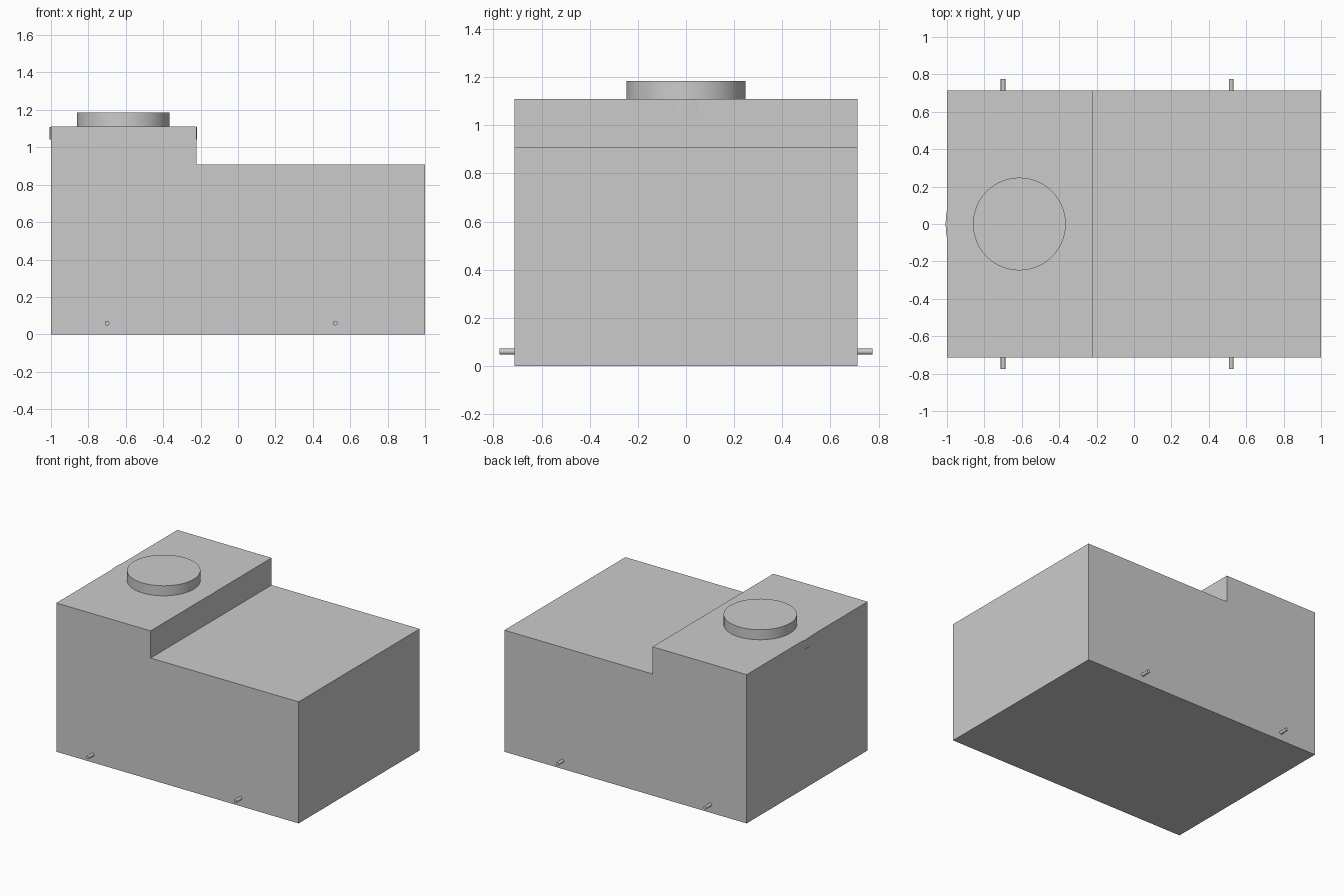
import bpy
import bmesh

old = bpy.data.objects.get("Cube")
if old:
    bpy.data.objects.remove(old, do_unlink=True)

grey = bpy.data.materials.new("plain grey")
grey.use_nodes = True
colour = (0.6, 0.6, 0.6, 1)
grey.diffuse_color = colour
grey.node_tree.nodes["Principled BSDF"].inputs["Base Color"].default_value = colour


def add_object(name, bm):
    bmesh.ops.recalc_face_normals(bm, faces=bm.faces)
    mesh = bpy.data.meshes.new(name)
    bm.to_mesh(mesh)
    bm.free()
    mesh.materials.append(grey)
    obj = bpy.data.objects.new(name, mesh)
    bpy.context.collection.objects.link(obj)
    return obj


def cylinder(name, radius, depth, location, sides, rotation=(0, 0, 0)):
    bpy.ops.mesh.primitive_cylinder_add(
        vertices=sides, radius=radius, depth=depth, location=location, rotation=rotation)
    obj = bpy.context.object
    obj.name = name
    obj.data.materials.append(grey)
    bpy.ops.object.shade_smooth_by_angle()
    return obj


# Stepped body: side profile extruded across the width
half_width = 0.713
profile = [(-1, 0), (1, 0), (1, 0.907), (-0.222, 0.907), (-0.222, 1.11), (-1, 1.11)]
bm = bmesh.new()
face = bm.faces.new([bm.verts.new((x, -half_width, z)) for x, z in profile])
extruded = bmesh.ops.extrude_face_region(bm, geom=[face])["geom"]
bmesh.ops.translate(bm, vec=(0, 2 * half_width, 0),
                    verts=[v for v in extruded if isinstance(v, bmesh.types.BMVert)])
add_object("stepped_body", bm)

# Round cap, with a wider flange that just breaks through the step wall
cylinder("round_cap", 0.248, 0.08, (-0.613, 0, 1.145), 64)
cylinder("cap_flange", 0.394, 0.068, (-0.613, 0, 1.075), 96)

# Axles that stick out as short pegs on both sides
for label, x in (("left", 0.52), ("right", -0.70)):
    cylinder(label + "_axle", 0.0125, 1.55, (x, 0, 0.06), 24, (1.5708, 0, 0))
